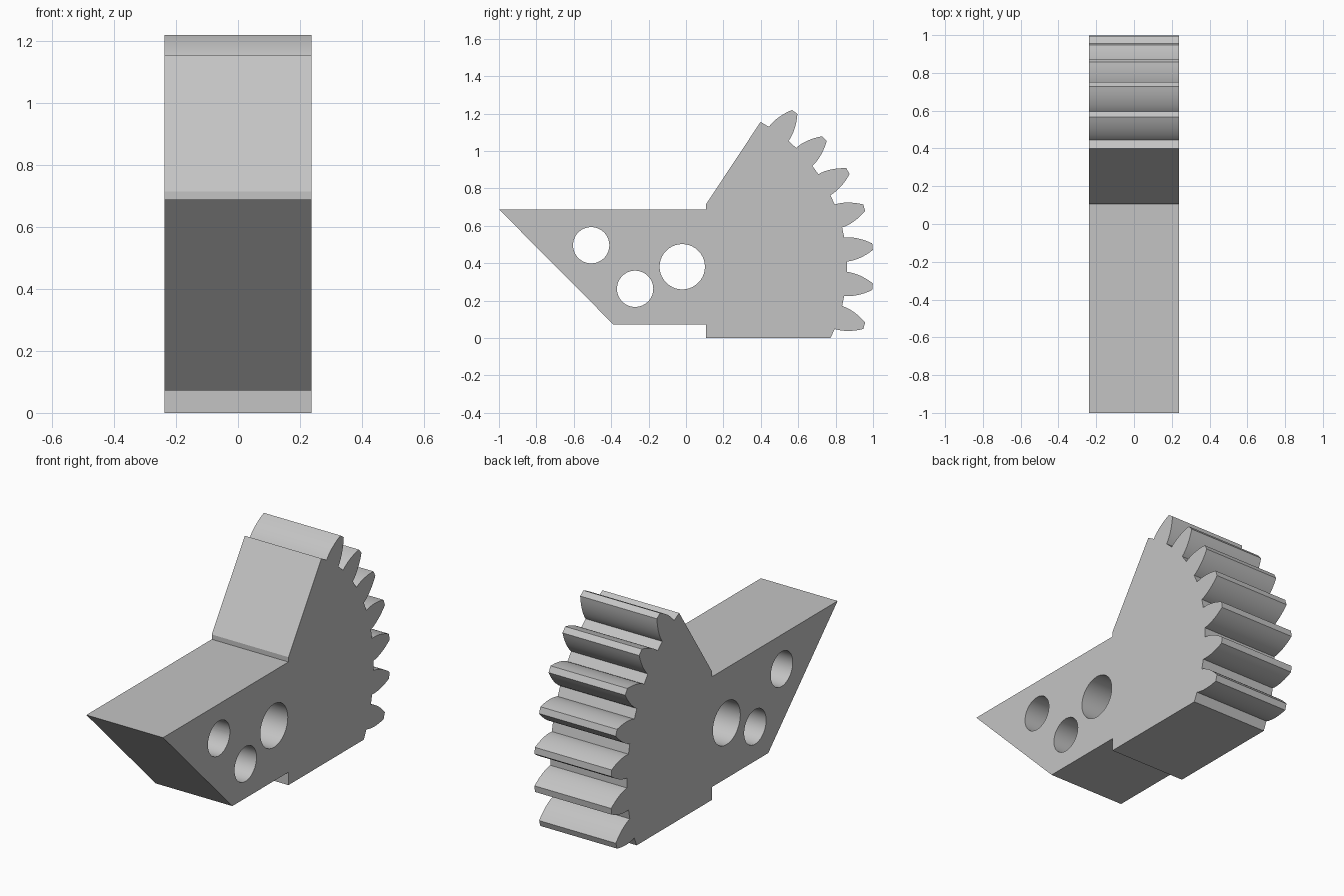
import bpy
import bmesh
from math import cos, sin, radians, pi

if "Cube" in bpy.data.objects:
    bpy.data.objects.remove(bpy.data.objects["Cube"], do_unlink=True)

HALF_WIDTH = 0.237
CY, CZ = -0.02, 0.381          # pivot of the gear sector
ROOT, TIP = 0.88, 1.023        # gear radii
PITCH = 12                     # degrees per tooth

grey = bpy.data.materials.new("plain grey")
grey.use_nodes = True
colour = (0.55, 0.55, 0.55, 1)
grey.diffuse_color = colour
grey.node_tree.nodes["Principled BSDF"].inputs["Base Color"].default_value = colour


def polar(radius, degrees, cy=CY, cz=CZ):
    a = radians(degrees)
    return cy + radius * cos(a), cz + radius * sin(a)


def prism(name, outline, half):
    """Extrude a side profile (y, z) across the width."""
    bm = bmesh.new()
    face = bm.faces.new([bm.verts.new((-half, y, z)) for y, z in outline])
    side = bmesh.ops.extrude_face_region(bm, geom=[face])["geom"]
    bmesh.ops.translate(bm, vec=(2 * half, 0, 0),
                        verts=[v for v in side if isinstance(v, bmesh.types.BMVert)])
    bmesh.ops.recalc_face_normals(bm, faces=bm.faces)
    mesh = bpy.data.meshes.new(name)
    bm.to_mesh(mesh)
    bm.free()
    mesh.materials.append(grey)
    obj = bpy.data.objects.new(name, mesh)
    bpy.context.collection.objects.link(obj)
    return obj


def tooth(centre, steps=8):
    """Curved flanks narrowing from root to tip, listed from low to high angle."""
    flank = []
    for i in range(steps + 1):
        t = i / steps
        flank.append((ROOT + (TIP - ROOT) * t, 4.2 - 3.2 * t ** 1.6))
    low = [polar(r, centre - h) for r, h in flank]
    high = [polar(r, centre + h) for r, h in reversed(flank)]
    return low + high


# Side profile: pointed arm, then the toothed sector
outline = [(0.107, 0.688), (-1, 0.688), (-0.388, 0.072), (0.107, 0.072), (0.107, 0)]
outline.append((polar(ROOT, -25.66)[0], 0))
for k in range(7):
    outline += tooth(-18 + PITCH * k)
outline += [polar(ROOT, 61.6), (0.107, 0.715)]
body = prism("gear_sector_arm", outline, HALF_WIDTH)

# Pivot hole and two mounting holes
holes = {"pivot_hole": (CY, CZ, 0.121),
         "upper_hole": (-0.507, 0.496, 0.097),
         "lower_hole": (-0.272, 0.263, 0.097)}
bpy.context.view_layer.objects.active = body
for name, (y, z, r) in holes.items():
    cutter = prism(name + "_cutter", [polar(r, a * 6, y, z) for a in range(60)], 0.4)
    cutter.hide_render = True
    cut = body.modifiers.new(name, 'BOOLEAN')
    cut.operation = 'DIFFERENCE'
    cut.solver = 'EXACT'
    cut.object = cutter
    bpy.ops.object.modifier_apply(modifier=cut.name)
    bpy.data.objects.remove(cutter, do_unlink=True)

# Smooth the curved walls, keep the corners crisp
bpy.ops.object.select_all(action='DESELECT')
body.select_set(True)
bpy.ops.object.shade_smooth_by_angle(angle=pi / 9)
